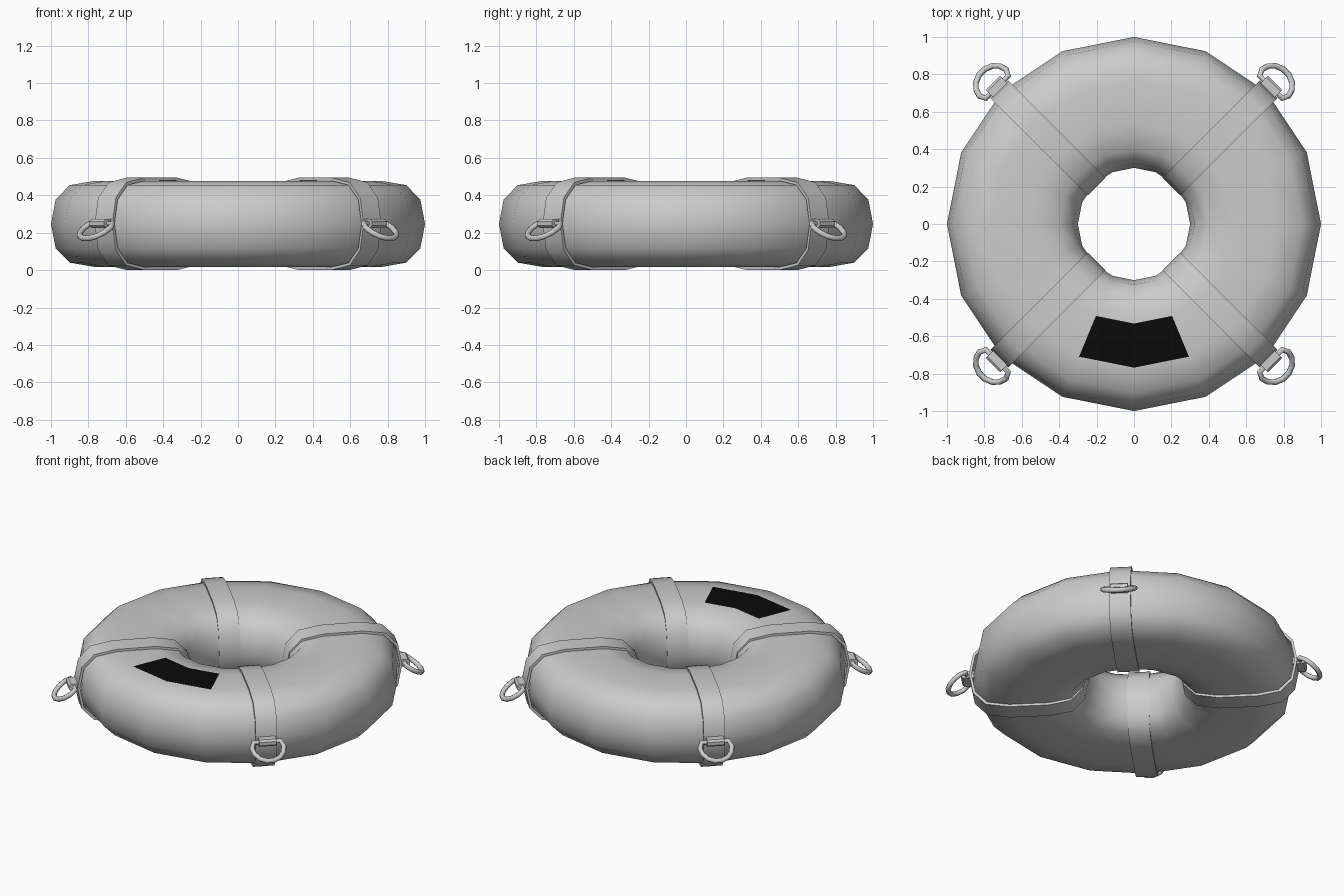
import bpy, bmesh, math
from mathutils import Vector, Matrix

if "Cube" in bpy.data.objects:
    bpy.data.objects.remove(bpy.data.objects["Cube"])

MID = 0.247          # height of the ring's middle plane
SEG = 16


def material(name, c):
    m = bpy.data.materials.new(name)
    m.use_nodes = True
    m.diffuse_color = (c, c, c, 1)
    m.node_tree.nodes["Principled BSDF"].inputs["Base Color"].default_value = (c, c, c, 1)
    return m


grey = material("light grey", 0.6)
black = material("black", 0.003)


def finish(name, bm, angle, mats=(grey,)):
    bmesh.ops.recalc_face_normals(bm, faces=bm.faces)
    me = bpy.data.meshes.new(name)
    bm.to_mesh(me)
    bm.free()
    ob = bpy.data.objects.new(name, me)
    bpy.context.collection.objects.link(ob)
    for m in mats:
        me.materials.append(m)
    bpy.ops.object.select_all(action='DESELECT')
    ob.select_set(True)
    bpy.context.view_layer.objects.active = ob
    bpy.ops.object.shade_smooth_by_angle(angle=math.radians(angle))
    return ob


def section(d=0.0):
    """Closed tube section (radius, height), grown outward by d."""
    quarter = [(0.35, 0), (0.325, 0.13), (0.25, 0.207), (0.118, 0.23)]
    grown = [(x * (1 + d / 0.35), z * (1 + d / 0.23)) for x, z in quarter]
    top = grown + [(-x, z) for x, z in reversed(grown)]
    return [(0.65 + x, MID + z) for x, z in top + [(x, -z) for x, z in top[-2:0:-1]]]


def loft(bm, rings, close):
    """Skin matching closed loops of vertices."""
    n = len(rings)
    for i in range(n if close else n - 1):
        a, b = rings[i], rings[(i + 1) % n]
        for j in range(len(a)):
            k = (j + 1) % len(a)
            bm.faces.new((a[j], a[k], b[k], b[j]))


# Inflated ring, with the dark patch on two of its top faces
bm = bmesh.new()
rings = []
for i in range(SEG):
    a = 2 * math.pi * i / SEG
    rings.append([bm.verts.new((r * math.cos(a), r * math.sin(a), z)) for r, z in section()])
loft(bm, rings, True)
for f in bm.faces:
    c = f.calc_center_median()
    if c.z > MID + 0.228 and c.y < 0 and abs(c.x) < 0.2:
        f.material_index = 1
finish("float_ring", bm, 80, (grey, black))


def strap(turn):
    """Flat band wrapped around the tube."""
    bm = bmesh.new()
    loops = [[bm.verts.new((r, t, z)) for r, z in section(d)]
             for d, t in ((0.001, -0.067), (0.017, -0.067), (0.017, 0.067), (0.001, 0.067))]
    loft(bm, loops, True)
    bm.transform(turn)
    return finish("strap", bm, 50)


def tab(turn):
    """Small fabric loop holding the metal ring."""
    bm = bmesh.new()
    bmesh.ops.create_cube(bm, size=1, matrix=Matrix.Translation((1.025, 0, MID + 0.002))
                          @ Matrix.Diagonal((0.085, 0.108, 0.046, 1)))
    edges = [e for e in bm.edges if all(v.co.x > 1.03 for v in e.verts)
             and abs(e.verts[0].co.y - e.verts[1].co.y) > 0.05]
    bmesh.ops.bevel(bm, geom=edges, offset=0.012, segments=1, affect='EDGES')
    bm.transform(turn)
    return finish("ring_tab", bm, 30)


def d_ring(turn):
    """D-shaped metal ring hanging outward and down."""
    path = [Vector((0, -0.085, 0)), Vector((0, 0.085, 0))]
    for i in range(8):
        a = math.pi * (i / 7 - 0.5)
        path.append(Vector((0.04 + 0.1 * math.cos(a), -0.1 * math.sin(a), 0)))
    place = turn @ Matrix.Translation((1.035, 0, MID)) @ Matrix.Rotation(math.radians(34), 4, 'Y')
    bm = bmesh.new()
    loops = []
    for i, p in enumerate(path):
        d = (path[(i + 1) % len(path)] - p).normalized() + (p - path[i - 1]).normalized()
        side = d.normalized().cross(Vector((0, 0, 1)))
        loops.append([bm.verts.new(p + 0.016 * (side * math.cos(b) + Vector((0, 0, math.sin(b)))))
                      for b in (2 * math.pi * k / 8 for k in range(8))])
    loft(bm, loops, True)
    bm.transform(place)
    return finish("d_ring", bm, 60)


# Four straps with their tabs and rings
for k, corner in enumerate(("back_left", "back_right", "front_right", "front_left")):
    turn = Matrix.Rotation(math.radians(45 + 90 * k), 4, 'Z')
    for build in (strap, tab, d_ring):
        part = build(turn)
        part.name = part.data.name = corner + "_" + part.name.split(".")[0]
